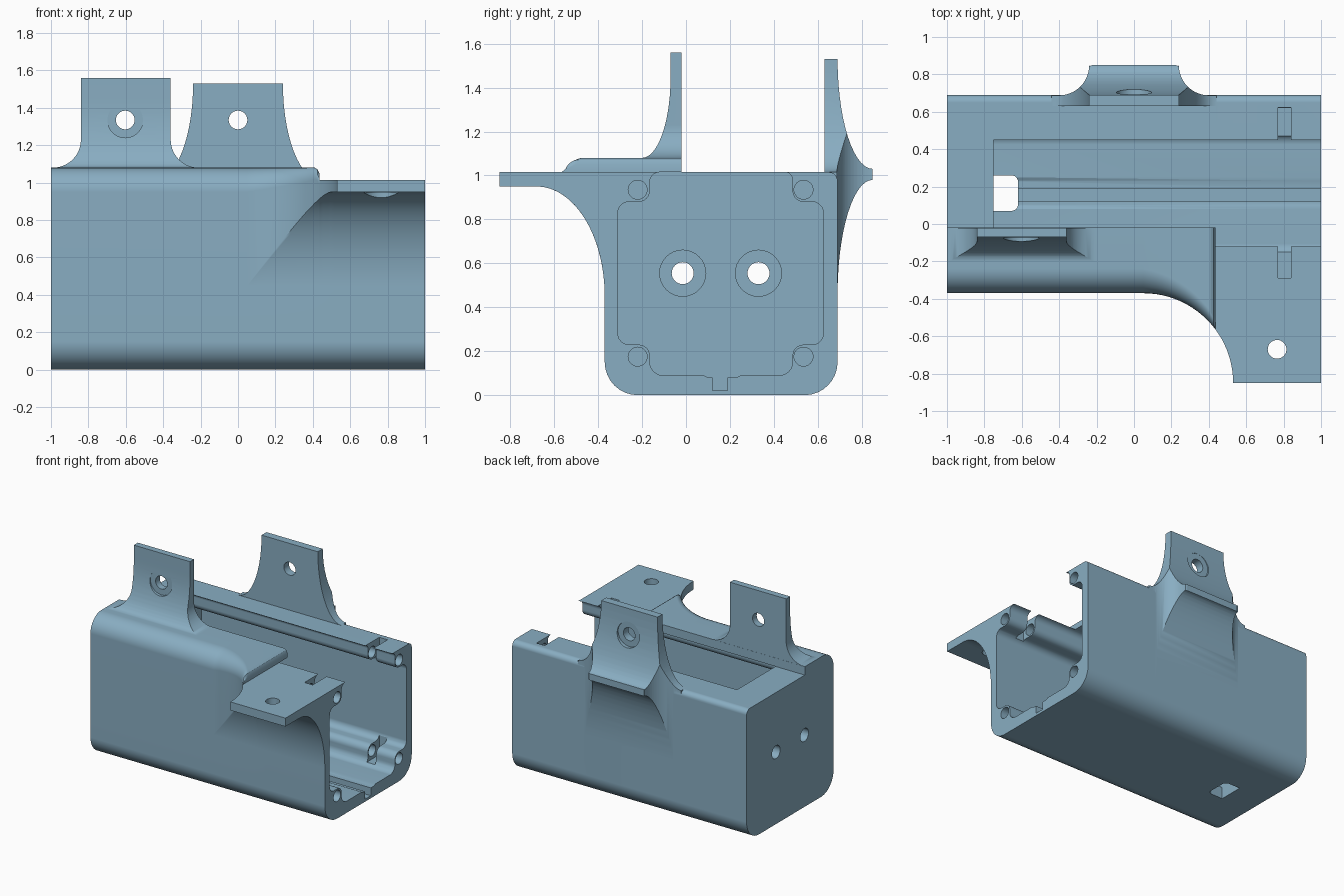
import bpy, bmesh
from math import sin, cos, pi, acos, asin, sqrt
from mathutils import Vector

if "Cube" in bpy.data.objects:
    bpy.data.objects.remove(bpy.data.objects["Cube"])

mat = bpy.data.materials.new("steel blue")
mat.diffuse_color = (0.25, 0.42, 0.54, 1)
mat.use_nodes = True
mat.node_tree.nodes["Principled BSDF"].inputs["Base Color"].default_value = mat.diffuse_color


def make(name, bm):
    bmesh.ops.remove_doubles(bm, verts=bm.verts, dist=1e-5)
    bmesh.ops.recalc_face_normals(bm, faces=bm.faces)
    me = bpy.data.meshes.new(name)
    bm.to_mesh(me)
    bm.free()
    ob = bpy.data.objects.new(name, me)
    bpy.context.collection.objects.link(ob)
    return ob


def loft(name, rings):
    bm = bmesh.new()
    vs = [[bm.verts.new(p) for p in r] for r in rings]
    n = len(vs[0])
    for a, b in zip(vs, vs[1:]):
        for i in range(n):
            j = (i + 1) % n
            bm.faces.new((a[i], a[j], b[j], b[i]))
    bm.faces.new(vs[0][::-1])
    bm.faces.new(vs[-1])
    return make(name, bm)


def prism(pts, axis, a, b):
    """Extrude a 2D outline along an axis from a to b."""
    place = {'x': lambda u, v, t: (t, u, v), 'y': lambda u, v, t: (u, t, v),
             'z': lambda u, v, t: (u, v, t)}[axis]
    return loft("cutter", [[place(u, v, t) for u, v in pts] for t in (a, b)])


def rod(u, v, r, axis, a, b):
    return prism([(u + r * cos(i * pi / 16), v + r * sin(i * pi / 16)) for i in range(32)], axis, a, b)


def box(x0, x1, y0, y1, z0, z1):
    return prism([(x0, y0), (x1, y0), (x1, y1), (x0, y1)], 'z', z0, z1)


def rounded(corners, n=6):
    """Outline from (u, v, radius) corners."""
    out = []
    for i, (u, v, r) in enumerate(corners):
        p = Vector((u, v))
        if r == 0:
            out.append((u, v))
            continue
        d1 = (Vector(corners[i - 1][:2]) - p).normalized()
        d2 = (Vector(corners[(i + 1) % len(corners)][:2]) - p).normalized()
        c = p + (d1 + d2) * r
        for k in range(n + 1):
            t = k / n * pi / 2
            out.append(tuple(c - d2 * r * cos(t) - d1 * r * sin(t)))
    return out


def curve(cu, cv, a, b, t0, t1, n=14):
    """Elliptical arc, angles in quarter turns."""
    return [(cu + a * cos((t0 + (t1 - t0) * i / n) * pi / 2),
             cv + b * sin((t0 + (t1 - t0) * i / n) * pi / 2)) for i in range(n + 1)]


def combine(ob, others, op):
    for o in others:
        m = ob.modifiers.new("bool", 'BOOLEAN')
        m.operation, m.solver, m.object = op, 'EXACT', o
        dg = bpy.context.evaluated_depsgraph_get()
        me = bpy.data.meshes.new_from_object(ob.evaluated_get(dg))
        ob.modifiers.clear()
        ob.data = me
        bpy.data.objects.remove(o)
    return ob


# Housing body: sections along x, the front edge sweeping out into the side flange
def section(x, edge, top, r):
    t_end = acos(max(0, min(1, (edge + 0.68) / 0.31)))
    pts = [(-0.02, 1.015), (-0.02, top)]
    for i in range(9):
        t = i / 8 * pi / 2
        pts.append((edge + r - r * sin(t), top - r + r * cos(t)))
    z_end = 0.45 + 0.5 * sin(t_end)
    pts.append((edge, z_end))
    for i in range(17):
        t = t_end * (1 - i / 16)
        pts.append((-0.68 + 0.31 * cos(t), 0.45 + 0.5 * sin(t)))
    for cy, cz, rr, q in ((-0.22, 0.15, 0.15, 2), (0.54, 0.15, 0.15, 3), (0.65, 0.975, 0.04, 4)):
        pts += curve(cy, cz, rr, rr, q, q + 1, 8)
    return [(x, y, z) for y, z in pts]


def sweep_edge(x):
    return -0.85 + sqrt(max(0, 0.2304 - max(0, x - 0.05) ** 2)) if x < 0.53 else -0.85


rings = [section(-1, -0.37, 1.08, 0.13)]
a_step = asin(0.36 / 0.48)
for i in range(13):
    x = 0.05 + 0.48 * sin(a_step * i / 12)
    rings.append(section(x, sweep_edge(x), 1.08, 0.13 - 0.065 * i / 12))
for x, top in ((0.425, 1.071), (0.435, 1.05), (0.437, 1.015)):
    rings.append(section(x, sweep_edge(x), top, 0.06 if top > 1.02 else 0.0))
a0 = asin(0.387 / 0.48)
for i in range(1, 11):
    a = a0 + (pi / 2 - a0) * i / 10
    x = 0.05 + 0.48 * sin(a)
    rings.append(section(x, -0.85 + 0.48 * cos(a), 1.015, 0.0))
rings.append(section(1, -0.85, 1.015, 0.0))
body = loft("housing", rings)

# Front mounting tab: side profile trimmed by the flared face outline
front_tab = prism([(-0.021, 1.03), (-0.021, 1.56), (-0.07, 1.56)]
                  + curve(-0.2, 1.45, 0.13, 0.37, 0, -1) + [(-0.2, 1.03)], 'x', -0.99, -0.21)
flare = curve(-0.21, 1.23, 0.15, 0.15, 2, 3)
outline = [(-0.36, 1.56)] + flare + [(-0.21, 1.0)]
front_tab = combine(front_tab, [prism(outline + [(-1.2 - u, v) for u, v in outline[::-1]],
                                      'y', -0.4, 0.1)], 'INTERSECT')

# Rear mounting tab: ridged side profile trimmed by two flared outlines
rear_tab = prism([(0.63, 0.46), (0.63, 1.53), (0.69, 1.53)] + curve(0.85, 1.53, 0.16, 0.5, 2, 3)
                 + curve(0.85, 0.46, 0.16, 0.52, 1, 2), 'x', -0.5, 0.5)
half = [(0.24, 1.6)] + curve(0.44, 1.53, 0.2, 0.515, 2, 3) + [(0.44, 0.3)]
face_cut = prism(half + [(-u, v) for u, v in half[::-1]], 'y', 0.5, 1)
half = [(0.22, 0.851), (0.235, 0.845)] + curve(0.4, 0.848, 0.16, 0.16, 2, 3) + [(0.44, 0.688), (0.44, 0.6)]
plan_cut = prism(half + [(-u, v) for u, v in half[::-1]], 'z', 0.2, 1.7)
rear_tab = combine(rear_tab, [face_cut, plan_cut], 'INTERSECT')
combine(body, [front_tab, rear_tab], 'UNION')

# Inner chamber with corner bosses and a floor groove
chamber = rounded([
    (-0.165, 1.015, 0.045), (-0.165, 0.88, 0.05), (-0.31, 0.88, 0.05), (-0.31, 0.23, 0.05),
    (-0.165, 0.23, 0.05), (-0.165, 0.09, 0.06), (0.08, 0.09, 0), (0.10, 0.08, 0),
    (0.12, 0.08, 0), (0.12, 0.02, 0), (0.19, 0.02, 0), (0.19, 0.08, 0), (0.23, 0.08, 0),
    (0.25, 0.09, 0), (0.485, 0.09, 0.06), (0.485, 0.23, 0.05), (0.625, 0.23, 0.05),
    (0.625, 0.88, 0.05), (0.485, 0.88, 0.05), (0.485, 1.015, 0.035)])
cuts = [prism(chamber, 'x', -0.75, 1.1)]

# Top opening and floor cable slot
cuts += [box(-0.75, 1.1, -0.02, 0.45, 0.9, 1.2), box(0.437, 1.1, -0.12, 0.1, 0.9, 1.2)]
cuts.append(prism(rounded([(-0.75, 0.07, 0), (-0.62, 0.07, 0.035), (-0.62, 0.26, 0.035),
                           (-0.75, 0.26, 0)]), 'z', -0.1, 0.5))

# Corner screw holes with nut slots
for y in (-0.22, 0.535):
    for z in (0.175, 0.935):
        cuts.append(rod(y, z, 0.043, 'x', 0.6, 1.1))
for y0, y1 in ((-0.29, -0.1), (0.44, 0.622)):
    cuts += [box(0.77, 0.84, y0, y1, 0.85, 1.2), box(0.77, 0.84, y0, y1, 0.11, 0.26)]

# End wall holes, counterbored inside
for y in (-0.015, 0.33):
    cuts += [rod(y, 0.555, 0.05, 'x', -1.1, -0.7), rod(y, 0.555, 0.105, 'x', -0.88, -0.7)]

# Tab and flange holes with counterbores
cuts += [rod(-0.603, 1.335, 0.05, 'y', -0.4, 0.1), rod(-0.603, 1.335, 0.095, 'y', -0.4, -0.072),
         rod(0, 1.335, 0.05, 'y', 0.5, 1), rod(0, 1.335, 0.095, 'y', 0.692, 1),
         rod(0.765, -0.67, 0.05, 'z', 0.7, 1.2), rod(0.765, -0.67, 0.095, 'z', 0.6, 0.948)]
combine(body, cuts, 'DIFFERENCE')

# Finish
body.data.materials.clear()
body.data.materials.append(mat)
for p in body.data.polygons:
    p.material_index = 0
bpy.context.view_layer.objects.active = body
body.select_set(True)
bpy.ops.object.shade_smooth_by_angle(angle=0.5)
wn = body.modifiers.new("weighted normals", 'WEIGHTED_NORMAL')
wn.keep_sharp = True
